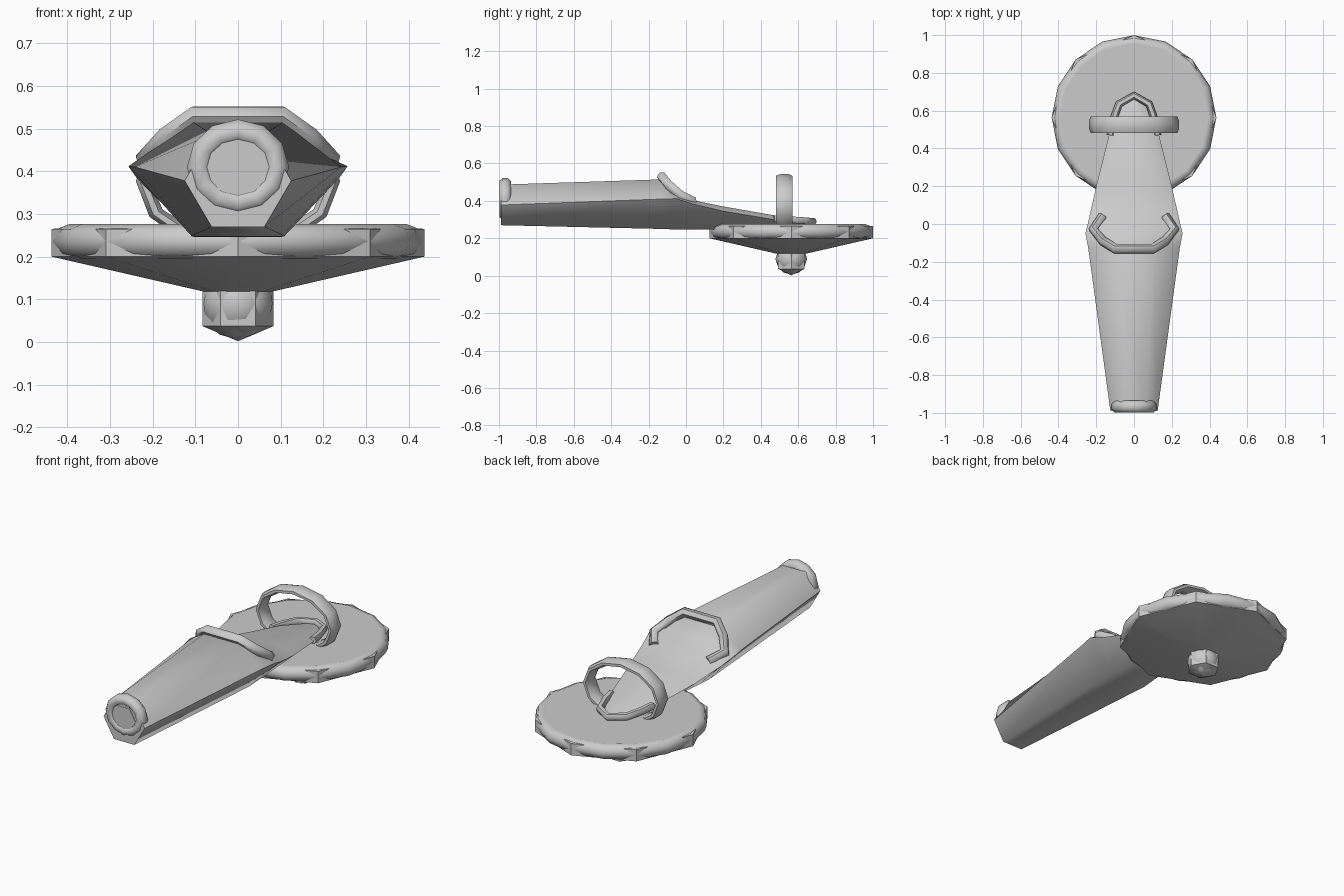
import bpy, bmesh, math

if "Cube" in bpy.data.objects:
    bpy.data.objects.remove(bpy.data.objects["Cube"])

grey = bpy.data.materials.new("plain grey")
grey.diffuse_color = (0.6, 0.6, 0.6, 1)
grey.use_nodes = True
grey.node_tree.nodes["Principled BSDF"].inputs["Base Color"].default_value = grey.diffuse_color


def finish(name, bm, angle=40):
    bmesh.ops.recalc_face_normals(bm, faces=bm.faces)
    me = bpy.data.meshes.new(name)
    bm.to_mesh(me)
    bm.free()
    ob = bpy.data.objects.new(name, me)
    bpy.context.collection.objects.link(ob)
    me.materials.append(grey)
    bpy.ops.object.select_all(action='DESELECT')
    ob.select_set(True)
    bpy.context.view_layer.objects.active = ob
    bpy.ops.object.shade_smooth_by_angle(angle=math.radians(angle))
    return ob


def loft(name, rows, closed=False, angle=40):
    """Skin a list of equal-length vertex loops."""
    bm = bmesh.new()
    loops = [[bm.verts.new(p) for p in r] for r in rows]
    n = len(rows[0])
    pairs = list(zip(loops, loops[1:])) + ([(loops[-1], loops[0])] if closed else [])
    for a, b in pairs:
        for i in range(n):
            bm.faces.new((a[i], a[(i + 1) % n], b[(i + 1) % n], b[i]))
    if not closed:
        bm.faces.new(loops[0])
        bm.faces.new(loops[-1])
    return finish(name, bm, angle)


def lathe(name, profile, sides, cy, closed=False, angle=40):
    """Revolve (radius, z) points about a vertical axis at y = cy."""
    rows = [[(r * math.cos(2 * math.pi * i / sides),
              cy + r * math.sin(2 * math.pi * i / sides), z)
             for i in range(sides)] for r, z in profile]
    return loft(name, rows, closed, angle)


def upright_ring(name, cy, cz, rx, rz, thick, depth, sides, tube=8):
    """Oval ring facing the front, with an oval tube section."""
    rows = []
    for j in range(sides):
        a = 2 * math.pi * j / sides
        row = []
        for i in range(tube):
            t = 2 * math.pi * (i + 0.5) / tube
            k = thick * math.cos(t)
            row.append(((rx + k) * math.cos(a), cy + depth * math.sin(t),
                        cz + (rz + k) * math.sin(a)))
        rows.append(row)
    return loft(name, rows, closed=True, angle=60)


def tube(name, half, radius):
    """Bent tube mirrored across x; half runs from the middle outwards."""
    pts = [(-x, y, z) for x, y, z in reversed(half) if x > 0] + half
    cu = bpy.data.curves.new(name, 'CURVE')
    cu.dimensions = '3D'
    cu.bevel_depth = radius
    cu.bevel_resolution = 1
    cu.use_fill_caps = True
    sp = cu.splines.new('POLY')
    sp.points.add(len(pts) - 1)
    for p, co in zip(sp.points, pts):
        p.co = (*co, 1)
    tmp = bpy.data.objects.new(name + "_path", cu)
    bpy.context.collection.objects.link(tmp)
    bpy.context.view_layer.update()
    me = bpy.data.meshes.new_from_object(
        tmp.evaluated_get(bpy.context.evaluated_depsgraph_get()))
    bm = bmesh.new()
    bm.from_mesh(me)
    bpy.data.objects.remove(tmp)
    bpy.data.meshes.remove(me)
    return finish(name, bm, 60)


# Round base plate: shallow octagonal dish with a rounded rim
CY = 0.563
lathe("base_dish", [(0.08, 0.118), (0.437, 0.2), (0.437, 0.265), (0.38, 0.27)], 8, CY)
rim = [(0.394 + 0.042 * math.cos(i * math.pi / 4), 0.236 + 0.041 * math.sin(i * math.pi / 4))
       for i in range(8)]
lathe("base_rim", rim, 16, CY, closed=True, angle=60)
lathe("base_top", [(0.39, 0.25), (0.39, 0.275)], 16, CY)

# Knob under the base
lathe("knob_shell", [(0.001, 0.002), (0.083, 0.037), (0.083, 0.125)], 6, CY, angle=30)
bm = bmesh.new()
bmesh.ops.create_icosphere(bm, subdivisions=2, radius=0.085)
bmesh.ops.translate(bm, verts=bm.verts, vec=(0, CY, 0.09))
finish("knob_ball", bm, 60)

# Six-sided body: y, half width, side z, top half width, top z, bottom z
rows = []
for y, w, zm, wt, zt, zb in [
        (-0.99, 0.125, 0.378, 0.062, 0.487, 0.27),
        (-0.13, 0.242, 0.41, 0.105, 0.515, 0.25),
        (-0.05, 0.257, 0.412, 0.15, 0.46, 0.247),
        (0.03, 0.238, 0.385, 0.17, 0.405, 0.246),
        (0.2, 0.2, 0.345, 0.14, 0.37, 0.246),
        (0.5, 0.125, 0.295, 0.09, 0.318, 0.25),
        (0.67, 0.04, 0.272, 0.02, 0.285, 0.255)]:
    wb = wt if y < -0.1 else w * 0.42
    rows.append([(w, y, zm), (wt, y, zt), (-wt, y, zt),
                 (-w, y, zm), (-wb, y, zb), (wb, y, zb)])
loft("body", rows, angle=62)

# Rounded collar on the front end, with a hexagonal plug in it
upright_ring("front_collar", -0.967, 0.41, 0.092, 0.084, 0.03, 0.034, 12)
loft("front_plug", [[(0.07 * math.cos(i * math.pi / 3), y, 0.398 + 0.072 * math.sin(i * math.pi / 3))
                     for i in range(6)] for y in (-0.992, -0.95)])

# Upright loop over the rear of the body
upright_ring("rear_loop", 0.525, 0.377, 0.222, 0.15, 0.019, 0.047, 12)

# Raised lip around the sloping step, and lip around the rear tip
tube("step_lip", [(0.1, -0.13, 0.53), (0.165, -0.09, 0.482),
                  (0.215, -0.03, 0.43), (0.165, 0.04, 0.395)], 0.026)
tube("tip_lip", [(0, 0.68, 0.29), (0.08, 0.635, 0.295), (0.11, 0.55, 0.3), (0.125, 0.47, 0.305)], 0.02)
